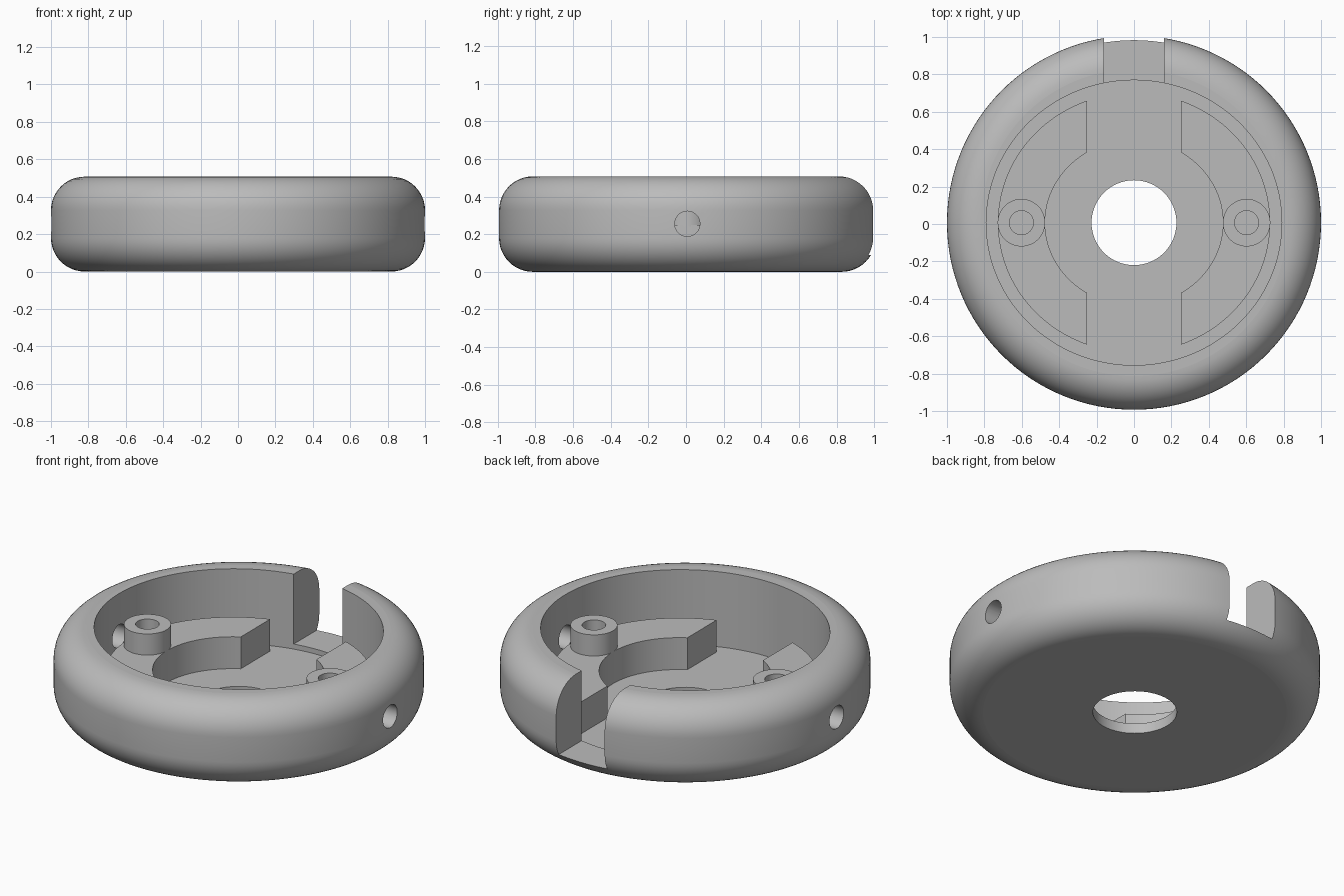
import bpy, bmesh, math
from mathutils import Matrix, Vector

cube = bpy.data.objects.get("Cube")
if cube:
    bpy.data.objects.remove(cube, do_unlink=True)

# Shared dimensions
CY = 0.007            # ring centre along y
HEIGHT = 0.507
FILLET = 0.18
FLOOR = 0.06
PLINTH_TOP = 0.25
POST_TOP = 0.376
SEGMENTS = 128

grey = bpy.data.materials.new("Grey plastic")
grey.use_nodes = True
grey.diffuse_color = (0.5, 0.5, 0.5, 1)
grey.node_tree.nodes["Principled BSDF"].inputs["Base Color"].default_value = (0.5, 0.5, 0.5, 1)


def make_object(name, bm):
    bmesh.ops.recalc_face_normals(bm, faces=bm.faces)
    mesh = bpy.data.meshes.new(name)
    bm.to_mesh(mesh)
    bm.free()
    mesh.materials.append(grey)
    obj = bpy.data.objects.new(name, mesh)
    bpy.context.collection.objects.link(obj)
    return obj


def select_only(obj):
    bpy.ops.object.select_all(action='DESELECT')
    obj.select_set(True)
    bpy.context.view_layer.objects.active = obj


def smooth(obj):
    select_only(obj)
    bpy.ops.object.shade_smooth_by_angle(angle=math.radians(30))
    # Keep the horizontal faces perfectly flat
    for face in obj.data.polygons:
        if abs(face.normal.z) > 0.999:
            face.use_smooth = False


def lathe(name, profile, centre, steps, closed=False):
    """Spin an (r, z) profile about a vertical axis."""
    bm = bmesh.new()
    rings = []
    for r, z in profile:
        rings.append([bm.verts.new((centre[0] + r * math.cos(2 * math.pi * i / steps),
                                    centre[1] + r * math.sin(2 * math.pi * i / steps), z))
                      for i in range(steps)])
    pairs = list(zip(rings, rings[1:]))
    if closed:
        pairs.append((rings[-1], rings[0]))
    else:
        bm.faces.new(rings[0])
        bm.faces.new(rings[-1])
    for a, b in pairs:
        for i in range(steps):
            j = (i + 1) % steps
            bm.faces.new((a[i], a[j], b[j], b[i]))
    return make_object(name, bm)


def extrude(name, outline, z0, z1):
    """Turn an (x, y) outline into a vertical prism."""
    bm = bmesh.new()
    face = bm.faces.new([bm.verts.new((x, y, z0)) for x, y in outline])
    top = bmesh.ops.extrude_face_region(bm, geom=[face])["geom"]
    bmesh.ops.translate(bm, vec=Vector((0, 0, z1 - z0)),
                        verts=[v for v in top if isinstance(v, bmesh.types.BMVert)])
    return make_object(name, bm)


def ellipse(rx, ry, steps):
    return [(rx * math.cos(2 * math.pi * i / steps),
             CY + ry * math.sin(2 * math.pi * i / steps)) for i in range(steps)]


def cut(target, cutter):
    cutter.hide_render = True
    mod = target.modifiers.new("Cut", 'BOOLEAN')
    mod.operation = 'DIFFERENCE'
    mod.solver = 'EXACT'
    mod.object = cutter
    select_only(target)
    bpy.ops.object.modifier_apply(modifier=mod.name)
    bpy.data.objects.remove(cutter, do_unlink=True)


# Round shell with filleted edges
quarter = [i * math.pi / 24 for i in range(13)]
flat = 1 - FILLET
profile = [(flat + FILLET * math.sin(a), FILLET - FILLET * math.cos(a)) for a in quarter]
profile += [(r, HEIGHT - z) for r, z in reversed(profile)]
shell = lathe("shell", profile, (0, CY), SEGMENTS)

# Cavity, centre hole and cable notch
cut(shell, extrude("cavity_cutter", ellipse(0.79, 0.762, SEGMENTS), FLOOR, 0.7))
cut(shell, extrude("centre_hole_cutter", ellipse(0.227, 0.227, 64), -0.1, 0.2))
cut(shell, extrude("notch_cutter",
                   [(-0.16, 0.6), (0.16, 0.6), (0.16, 1.2), (-0.16, 1.2)], 0.09, 0.7))

# Side holes through the wall
for side in (-1, 1):
    bm = bmesh.new()
    bmesh.ops.create_cone(bm, cap_ends=True, segments=32, radius1=0.067, radius2=0.067,
                          depth=0.4,
                          matrix=Matrix.Translation((side * 0.92, CY, 0.255))
                          @ Matrix.Rotation(math.pi / 2, 4, 'Y'))
    cut(shell, make_object("side_hole_cutter", bm))
smooth(shell)


def arc(rx, ry, side, steps=40):
    """Elliptical arc on one side, ending where x reaches 0.25."""
    limit = math.acos(0.25 / rx)
    angles = [-limit + 2 * limit * i / steps for i in range(steps + 1)]
    return [(side * rx * math.cos(a), CY + ry * math.sin(a)) for a in angles]


# Crescent plinths, each carrying a hollow screw post
for side, label in ((1, "left"), (-1, "right")):
    outline = arc(0.728, 0.695, side) + arc(0.476, 0.442, side)[::-1]
    smooth(extrude(label + "_plinth", outline, FLOOR - 0.01, PLINTH_TOP))
    ring = [(0.064, PLINTH_TOP - 0.01), (0.127, PLINTH_TOP - 0.01),
            (0.127, POST_TOP), (0.064, POST_TOP)]
    smooth(lathe(label + "_screw_post", ring, (side * 0.602, CY), 48, closed=True))
